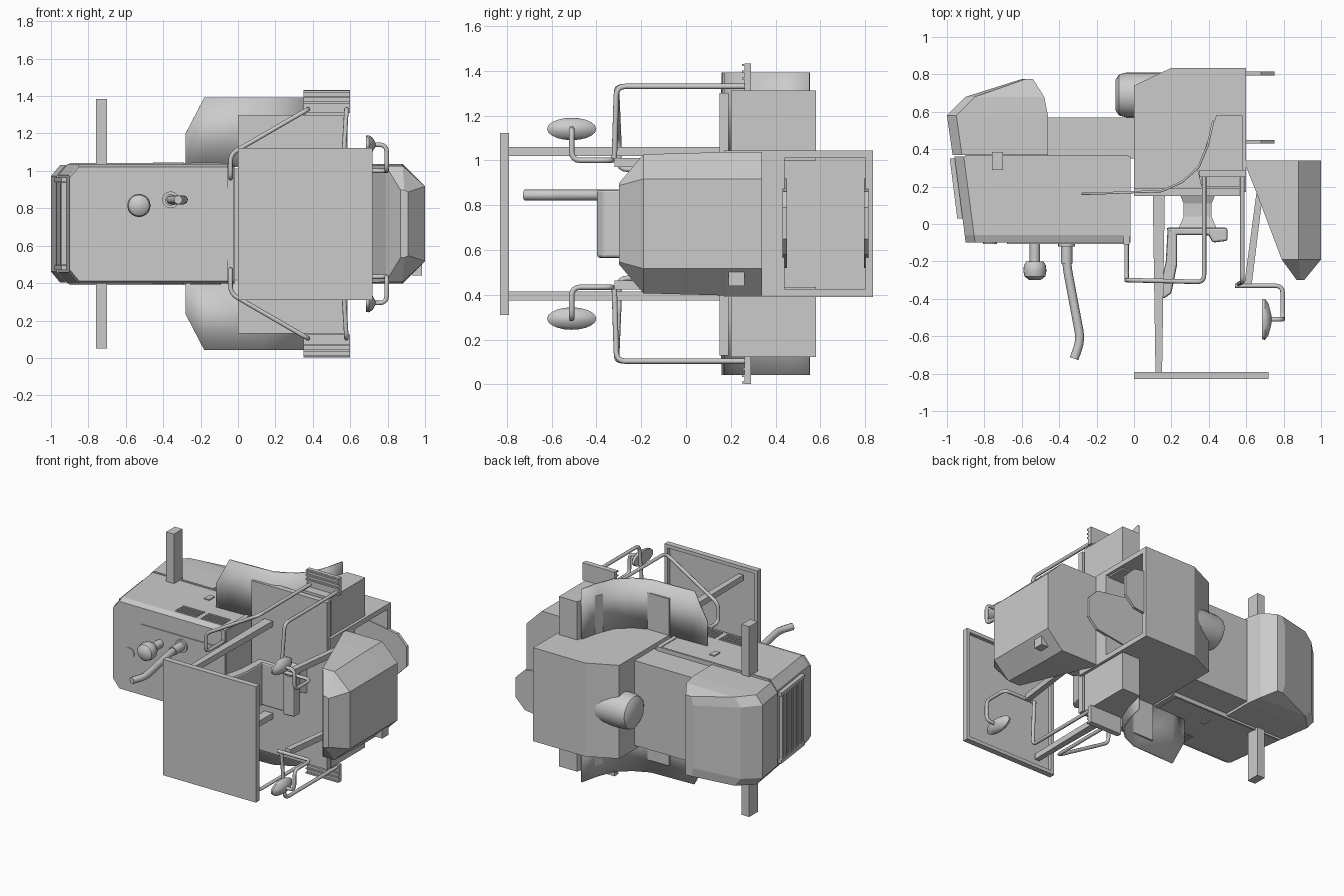
import bpy, bmesh, math
from mathutils import Vector

if "Cube" in bpy.data.objects:
    bpy.data.objects.remove(bpy.data.objects["Cube"])

C = 0.717  # symmetry plane height (machine lies on its side, its up is -y)

def add(name, bm, smooth=False):
    bmesh.ops.recalc_face_normals(bm, faces=bm.faces)
    me = bpy.data.meshes.new(name)
    bm.to_mesh(me)
    bm.free()
    ob = bpy.data.objects.new(name, me)
    bpy.context.collection.objects.link(ob)
    if smooth:
        bpy.context.view_layer.objects.active = ob
        ob.select_set(True)
        bpy.ops.object.shade_smooth_by_angle(angle=math.radians(40))
        ob.select_set(False)
    return ob

def loft(name, rings, caps=True, smooth=False, closed=True):
    bm = bmesh.new()
    vs = [[bm.verts.new(p) for p in r] for r in rings]
    n = len(rings[0])
    for a, b in zip(vs, vs[1:]):
        for i in range(n if closed else n - 1):
            j = (i + 1) % n
            bm.faces.new((a[i], a[j], b[j], b[i]))
    if caps:
        bm.faces.new(vs[0])
        bm.faces.new(vs[-1])
    return add(name, bm, smooth)

def prism(name, prof, z0, z1):
    return loft(name, [[(x, y, z) for x, y in prof] for z in (z0, z1)])

def box(name, x0, x1, y0, y1, z0, z1):
    return prism(name, [(x0, y0), (x1, y0), (x1, y1), (x0, y1)], z0, z1)

def lathe(name, prof, x, y, z, axis='y', n=20):
    rings = []
    for t, r in prof:
        ring = []
        for i in range(n):
            c, s = r * math.cos(2 * math.pi * i / n), r * math.sin(2 * math.pi * i / n)
            ring.append((x + c, y + t, z + s) if axis == 'y' else (x + t, y + c, z + s))
        rings.append(ring)
    return loft(name, rings, smooth=True)

def tube(name, pts, r, fillet=0.04):
    pts = [Vector(p) for p in pts]
    out = [pts[0]]
    for a, b, c in zip(pts, pts[1:], pts[2:]):
        p, q = b + (a - b).normalized() * fillet, b + (c - b).normalized() * fillet
        for i in range(5):
            t = i / 4
            out.append(p * (1 - t) ** 2 + b * 2 * t * (1 - t) + q * t * t)
    out.append(pts[-1])
    cu = bpy.data.curves.new(name, 'CURVE')
    cu.dimensions = '3D'
    cu.bevel_depth, cu.bevel_resolution, cu.use_fill_caps = r, 2, True
    sp = cu.splines.new('POLY')
    sp.points.add(len(out) - 1)
    for s, p in zip(sp.points, out):
        s.co = (*p, 1)
    ob = bpy.data.objects.new(name, cu)
    bpy.context.collection.objects.link(ob)
    return ob

def nose(y, xf, xr, hw, ch=0.05):
    # plan outline with chamfered corners at the xf end
    d = ch if xr > xf else -ch
    return [(xf, y, C - hw + 0.06), (xf + d, y, C - hw), (xr, y, C - hw),
            (xr, y, C + hw), (xf + d, y, C + hw), (xf, y, C + hw - 0.06)]

# engine hood, lower chassis and counterweight
loft("hood", [nose(0.36, -0.96, -0.02, 0.32), nose(-0.06, -0.905, -0.02, 0.32), nose(-0.1, -0.9, -0.02, 0.305)])
box("hood_top_panel", -0.68, -0.03, -0.107, -0.09, 0.52, 0.91)
box("chassis", -0.9, 0.02, 0.35, 0.57, 0.42, 1.014)
loft("counterweight", [nose(0.37, -0.97, -0.46, 0.315), nose(0.58, -1.0, -0.46, 0.315),
                       nose(0.68, -0.9, -0.48, 0.31), nose(0.775, -0.6, -0.54, 0.28, 0.02)])
box("hood_rear_seal", -0.055, -0.025, -0.11, 0.36, C - 0.325, C + 0.325)
# radiator grille frame and slats
for k in range(9):
    y = 0.04 + k * 0.034
    xf = -0.9 - 0.06 * (y + 0.1) / 0.46
    box("grille_slat", xf - 0.025, xf, y, y + 0.016, C - 0.22, C + 0.22)
for s in (-1, 1):
    z = C + s * 0.235
    prism("grille_post", [(-0.915, 0.03), (-0.945, 0.03), (-0.985, 0.35), (-0.95, 0.35)], z - 0.012, z + 0.012)
# transverse bar
box("cross_bar", -0.76, -0.70, 0.29, 0.385, 0.05, 1.384)

# exhaust, air cleaner and filler cap
lathe("exhaust_base", [(0, 0.045), (-0.02, 0.045), (-0.02, 0.03), (-0.11, 0.03)], -0.36, -0.1, 0.845)
tube("exhaust_pipe", [(-0.36, -0.12, 0.845), (-0.36, -0.22, 0.845), (-0.285, -0.62, 0.845), (-0.32, -0.72, 0.845)], 0.024, 0.05)
lathe("air_cleaner", [(0, 0.028), (-0.1, 0.028), (-0.1, 0.045), (-0.12, 0.058), (-0.15, 0.062),
                      (-0.18, 0.056), (-0.2, 0.03)], -0.53, -0.1, 0.815)
lathe("filler_cap", [(0.01, 0.037), (-0.006, 0.037), (-0.006, 0.015)], -0.77, -0.1, 0.683)

# centre frame with open articulation pocket
frame = prism("centre_frame", [(0.0, 0.17), (0.0, 0.74), (0.2, 0.835), (0.6, 0.835), (0.6, 0.17)], 0.39, 1.045)
cut = box("pocket_cutter", 0.22, 0.7, 0.44, 0.80, 0.425, 1.01)
cut.hide_render = True
cut.hide_viewport = True
m = frame.modifiers.new("pocket", 'BOOLEAN')
m.operation, m.object, m.solver = 'DIFFERENCE', cut, 'EXACT'
for y in (0.43, 0.795):
    prism_pts = [(0.3, 0.52), (0.68, 0.58), (0.75, 0.65), (0.75, 0.79), (0.68, 0.86), (0.3, 0.92)]
    loft("hitch_plate", [[(x, yy, z) for x, z in prism_pts] for yy in (y, y + 0.02)])
lathe("drive_housing", [(-0.1, 0.08), (-0.08, 0.11), (-0.04, 0.12), (0.15, 0.12)], 0, 0.69, C, 'x')
box("floor", 0.0, 0.585, 0.15, 0.19, 0.13, 1.30)

# front console with chamfered corners
def console(y, xr, xm, xf, hw, hf):
    return [(xr, y, C - hw), (xm, y, C - hw), (xf, y, C - hf), (xf, y, C + hf), (xm, y, C + hw), (xr, y, C + hw)]
loft("front_console", [console(0.34, 0.585, 0.88, 1.0, 0.32, 0.2), console(0.18, 0.65, 0.88, 1.0, 0.32, 0.2),
                       console(-0.19, 0.79, 0.88, 1.0, 0.31, 0.2), console(-0.3, 0.87, 0.89, 0.91, 0.18, 0.17)])
box("console_light", 0.93, 0.985, 0.19, 0.26, 0.44, 0.56)

# seat
loft("seat_base", [[(0.34 + sx * w, y, C + sz * w) for sx, sz in ((-1, -1), (1, -1), (1, 1), (-1, 1))]
                   for y, w in ((0.17, 0.1), (0.11, 0.075), (0.04, 0.075), (-0.02, 0.1))])
for nm, prof in (("seat_cushion", [(0.17, -0.02), (0.5, -0.02), (0.5, -0.09), (0.42, -0.1), (0.4, -0.06), (0.2, -0.06)]),
                 ("seat_back", [(0.18, -0.02), (0.23, -0.04), (0.23, -0.22), (0.2, -0.37), (0.16, -0.4), (0.13, -0.38), (0.17, -0.2)])):
    ob = prism(nm, prof, 0.565, 0.87)
    b = ob.modifiers.new("round", 'BEVEL')
    b.width, b.segments = 0.012, 2

# canopy roof with rim
ob = box("canopy_roof", 0.0, 0.72, -0.83, -0.815, 0.31, 1.122)
for x0, x1, z0, z1 in ((0, 0.72, 0.31, 0.335), (0, 0.72, 1.097, 1.122), (0, 0.025, 0.31, 1.122), (0.695, 0.72, 0.31, 1.122)):
    box("canopy_rim", x0, x1, -0.83, -0.79, z0, z1)

# paired parts on both sides
for tag, s in (("right", 1), ("left", -1)):
    Z = lambda z: C + s * (z - C)
    P = lambda pts: [(x, y, Z(z)) for x, y, z in pts]
    prism("canopy_post_" + tag, [(0.10, 0.18), (0.165, 0.18), (0.15, -0.8), (0.115, -0.8)], Z(1.02), Z(1.06))
    # wheel arch sheet with clipped outer corner
    prof = [(-0.28, 0.155, 1.2), (-0.18, 0.158, 1.392), (0.15, 0.17, 1.392), (0.26, 0.22, 1.392),
            (0.35, 0.3, 1.392), (0.4, 0.42, 1.392), (0.43, 0.55, 1.392)]
    f = loft("fender_" + tag, [[(x, y, Z(1.02)) for x, y, z in prof], P(prof)], caps=False, smooth=True, closed=False)
    f.modifiers.new("thickness", 'SOLIDIFY').thickness = 0.012
    prism("step_box_" + tag, [(0.34, 0.29), (0.36, 0.2), (0.58, 0.2), (0.58, 0.58), (0.44, 0.58)], Z(1.0), Z(1.312))
    box("step_tread_" + tag, 0.35, 0.6, 0.262, 0.29, Z(1.31), Z(1.432))
    for z in (1.36, 1.39, 1.42):
        box("step_rib_" + tag, 0.35, 0.6, 0.25, 0.262, Z(z), Z(z + 0.01))
    # handrails and mirror arm
    tube("rear_rail_" + tag, P([(-0.04, 0.3, 0.96), (-0.04, -0.3, 0.96), (-0.04, -0.3, 1.09), (0.375, -0.31, 1.33), (0.375, 0.27, 1.33)]), 0.012)
    tube("front_rail_" + tag, P([(0.58, 0.27, 1.33), (0.58, -0.31, 1.33), (0.56, -0.32, 1.0)]), 0.012)
    tube("mirror_arm_" + tag, P([(0.72, -0.51, 1.14), (0.795, -0.51, 1.14), (0.795, -0.51, 1.0), (0.795, -0.33, 1.0), (0.54, -0.33, 1.0)]), 0.012)
    prism("rail_bracket_" + tag, [(0.59, -0.32), (0.63, -0.32), (0.69, 0.17), (0.655, 0.17)], Z(0.97), Z(1.01))
    # mirror: oval dish
    rings = []
    for x, k in ((0.685, 0.96), (0.70, 1.0), (0.72, 0.75), (0.735, 0.2)):
        rings.append([(x, -0.51 + 0.11 * k * math.cos(a * math.pi / 10), Z(1.14 + 0.05 * k * math.sin(a * math.pi / 10))) for a in range(20)])
    loft("mirror_" + tag, rings, smooth=True)
    # hood vents, latch and side seam
    for x0 in (-0.455, -0.255):
        for k in range(4):
            y = -0.045 + k * 0.026
            box("hood_vent_" + tag, x0, x0 + 0.165, y, y + 0.013, Z(1.03), Z(1.044))
    box("hood_latch_" + tag, -0.41, -0.37, 0.21, 0.27, Z(1.03), Z(1.045))
    box("hood_seam_" + tag, -0.9, -0.03, 0.352, 0.366, Z(1.0), Z(1.043))
